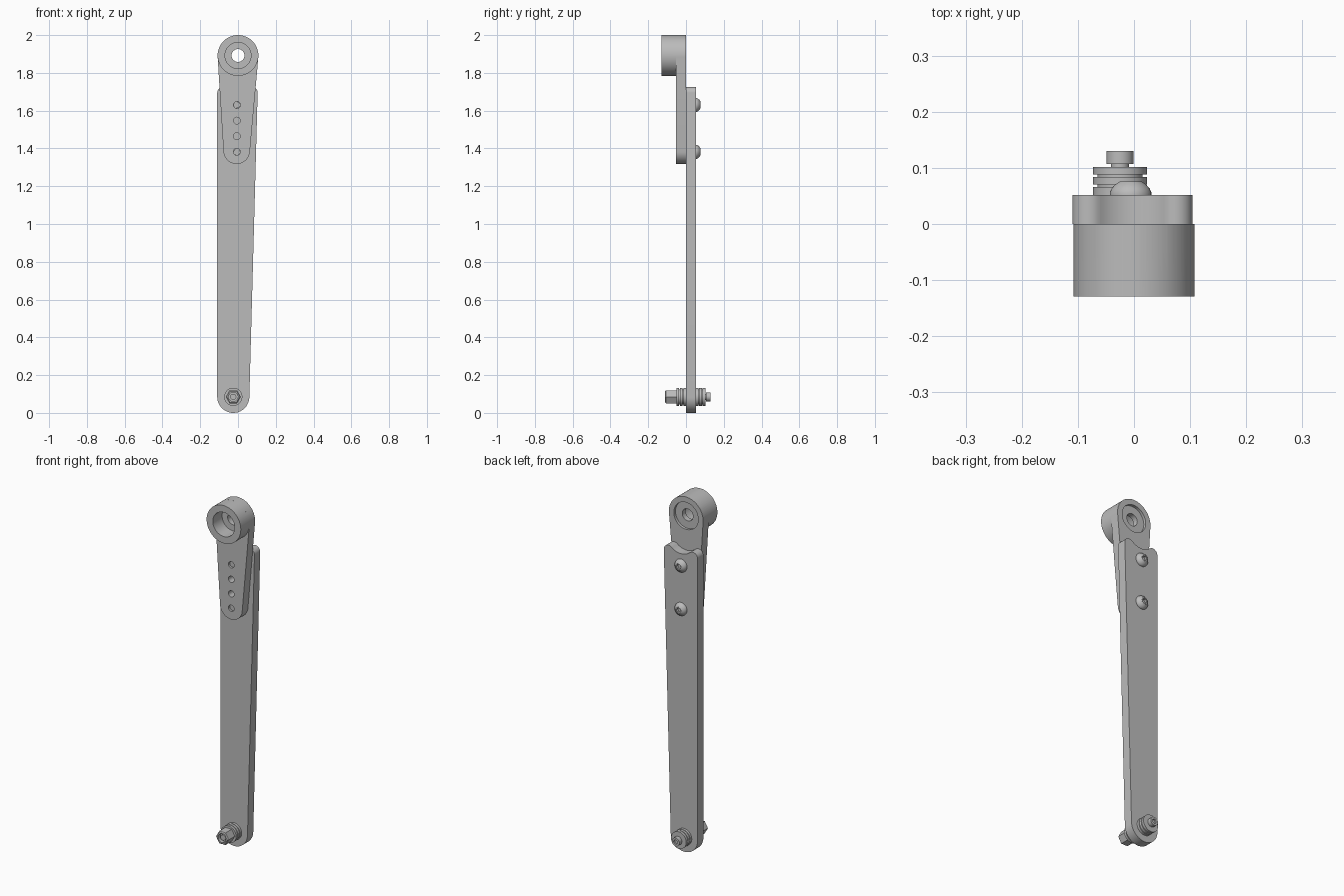
import bpy, bmesh
from math import sin, cos, pi, radians, atan2, acos, hypot

if "Cube" in bpy.data.objects:
    bpy.data.objects.remove(bpy.data.objects["Cube"])

GREY = (0.5, 0.5, 0.5, 1)
metal = bpy.data.materials.new("grey metal")
metal.use_nodes = True
metal.diffuse_color = GREY
metal.node_tree.nodes["Principled BSDF"].inputs["Base Color"].default_value = GREY


def loft(name, rings):
    """Skin a stack of equal-sized point rings and cap both ends."""
    bm = bmesh.new()
    loops = [[bm.verts.new(p) for p in ring] for ring in rings]
    n = len(loops[0])
    for a, b in zip(loops, loops[1:]):
        for i in range(n):
            bm.faces.new((a[i], a[(i + 1) % n], b[(i + 1) % n], b[i]))
    bm.faces.new(loops[0])
    bm.faces.new(loops[-1])
    bmesh.ops.recalc_face_normals(bm, faces=bm.faces)
    mesh = bpy.data.meshes.new(name)
    bm.to_mesh(mesh)
    bm.free()
    mesh.materials.append(metal)
    obj = bpy.data.objects.new(name, mesh)
    bpy.context.collection.objects.link(obj)
    return obj


def turned(name, x, z, profile, sides=48):
    """Turn a (radius, y) profile about an axis running front to back."""
    angles = [2 * pi * i / sides for i in range(sides)]
    return loft(name, [[(x + r * cos(a), y, z + r * sin(a)) for a in angles]
                       for r, y in profile])


def rod(x, z, r, y0, y1, sides=48):
    return turned("cutter", x, z, [(r, y0), (r, y1)], sides)


def slab(name, outline, y0, y1):
    return loft(name, [[(x, y, z) for x, z in outline] for y in (y0, y1)])


def arc(x, z, r, start, end, steps):
    return [(x + r * cos(a), z + r * sin(a)) for a in
            (radians(start + (end - start) * i / steps) for i in range(steps + 1))]


def combine(obj, other, operation):
    """Apply a boolean and discard the other object."""
    mod = obj.modifiers.new("boolean", "BOOLEAN")
    mod.operation, mod.object, mod.solver = operation, other, "EXACT"
    bpy.context.view_layer.objects.active = obj
    bpy.ops.object.modifier_apply(modifier=mod.name)
    bpy.data.objects.remove(other)


# Long tapered plate with rounded foot and scooped top
BOLT_X, BOLT_Z = -0.025, 0.085
outline = (arc(BOLT_X, BOLT_Z, 0.085, 180, 358.4, 32)
           + arc(0.074, 1.695, 0.03, 0, 130, 12)
           + arc(-0.003, 1.787, 0.09, 310, 230, 14)
           + arc(-0.08, 1.695, 0.03, 50, 180, 12))
slab("long_plate", outline, 0, 0.052)

# Crank bracket: tapered arm wrapped tangentially around two circles
BOSS_Z, BOSS_R = 1.892, 0.108
END_X, END_Z, END_R = -0.007, 1.388, 0.07
HOLE_X = -0.006
dx, dz = -END_X, BOSS_Z - END_Z
axis = atan2(dz, dx) * 180 / pi
spread = acos((END_R - BOSS_R) / hypot(dx, dz)) * 180 / pi
outline = (arc(0, BOSS_Z, BOSS_R, axis - spread, axis + spread, 40)
           + arc(END_X, END_Z, END_R, axis + spread, axis + 360 - spread, 24))
bracket = slab("crank_bracket", outline, -0.052, 0)
combine(bracket, rod(0, BOSS_Z, BOSS_R, -0.129, -0.0005, 64), "UNION")

# Bores in the boss: deep front pocket, shallow rear pocket, through hole
for r, y0, y1 in ((0.069, -0.2, -0.045), (0.077, -0.015, 0.1), (0.034, -0.2, 0.1)):
    combine(bracket, rod(0, BOSS_Z, r, y0, y1), "DIFFERENCE")

# Row of adjustment holes
holes = [1.382 + 0.0827 * i for i in range(4)]
for z in holes:
    combine(bracket, rod(HOLE_X, z, 0.018, -0.1, 0.1, 24), "DIFFERENCE")

# Button-head screws in the outer holes
for label, z in (("lower", holes[0]), ("upper", holes[-1])):
    screw = turned(label + "_screw", HOLE_X, z,
                   [(0.0175, -0.04), (0.0175, 0.051), (0.037, 0.051), (0.037, 0.056),
                    (0.034, 0.063), (0.028, 0.07), (0.019, 0.076)], 32)
    combine(screw, rod(HOLE_X, z, 0.015, 0.062, 0.1, 6), "DIFFERENCE")

# Washer stacks on both sides of the plate foot
for label, start, side in (("front", 0, -1), ("back", 0.052, 1)):
    profile = []
    for i in range(3):
        y = start + side * 0.018 * i
        profile += [(0.048, y), (0.048, y + side * 0.014),
                    (0.04, y + side * 0.014), (0.04, y + side * 0.018)]
    turned(label + "_washers", BOLT_X, BOLT_Z, profile[:-2])

# Hexagonal nut with a round socket
nut = turned("hex_nut", BOLT_X, BOLT_Z,
             [(0.04, -0.048), (0.04, -0.105), (0.034, -0.11)], 6)
combine(nut, rod(BOLT_X, BOLT_Z, 0.024, -0.2, -0.09, 32), "DIFFERENCE")
turned("bolt_shank", BOLT_X, BOLT_Z,
       [(0.016, -0.1), (0.016, 0.107), (0.024, 0.107), (0.024, 0.13),
        (0.012, 0.13), (0.012, 0.12)], 32)

# Smooth the round surfaces, keep machined edges sharp
for obj in bpy.context.collection.objects:
    if obj.type == "MESH" and metal.name in obj.data.materials:
        bpy.ops.object.select_all(action="DESELECT")
        obj.select_set(True)
        bpy.context.view_layer.objects.active = obj
        bpy.ops.object.shade_smooth_by_angle(angle=radians(25))
